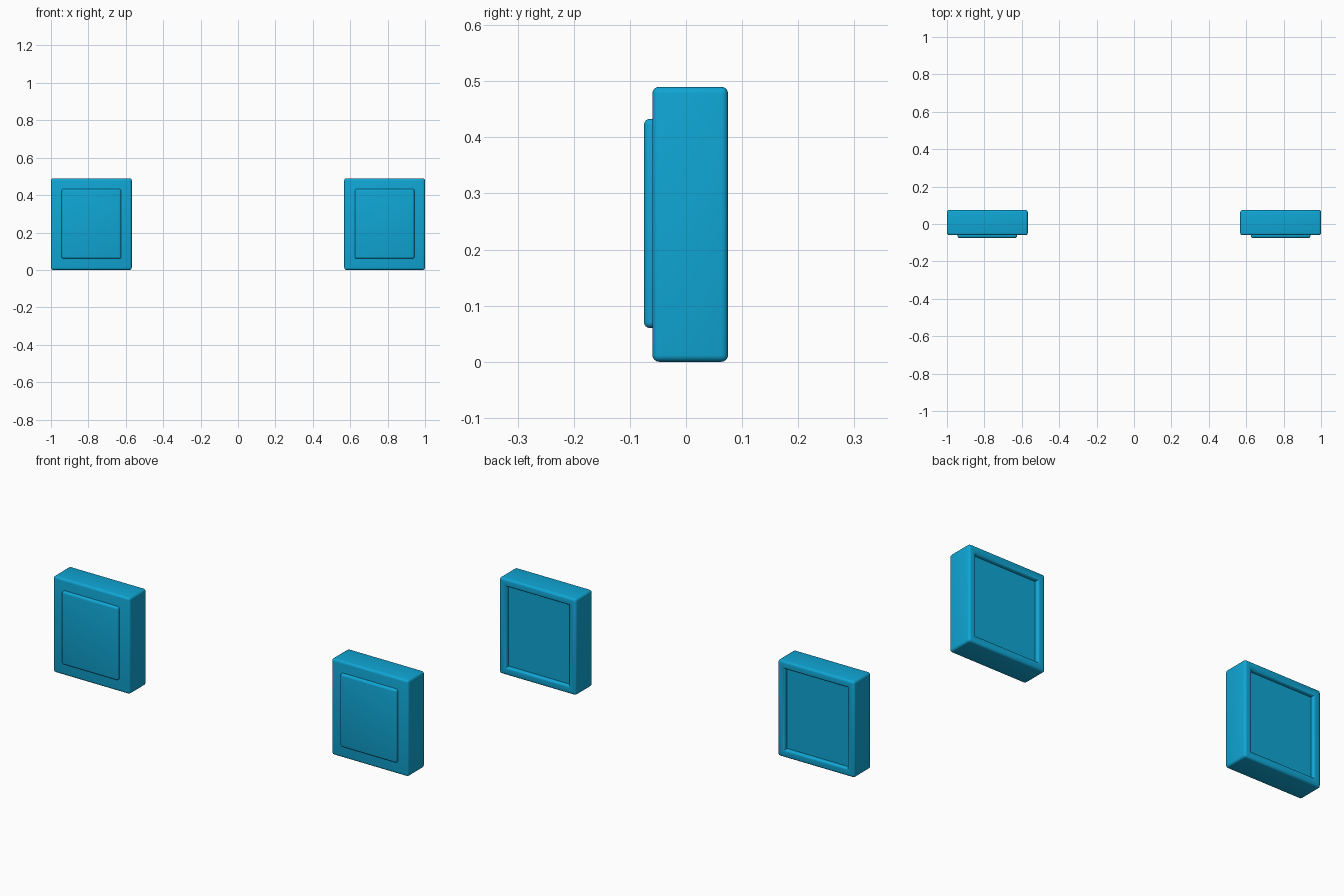
import bpy, bmesh

if "Cube" in bpy.data.objects:
    bpy.data.objects.remove(bpy.data.objects["Cube"])

W, H = 0.432, 0.49            # block width and height
Y_FRONT, Y_BACK = -0.06, 0.075
RECESS = 0.02


def box(bm, x0, x1, y0, y1, z0, z1):
    bmesh.ops.create_cube(bm, size=1)
    for v in bm.verts:
        v.co.x = x1 if v.co.x > 0 else x0
        v.co.y = y1 if v.co.y > 0 else y0
        v.co.z = z1 if v.co.z > 0 else z0
    bm.normal_update()


def finish(bm, name, x, radius, mat):
    # round the outward edges only, inner corners stay crisp
    bm.normal_update()
    edges = [e for e in bm.edges if e.is_convex and e.calc_face_angle(0) > 0.5]
    bmesh.ops.bevel(bm, geom=edges, offset=radius, segments=4, profile=0.5,
                    affect='EDGES', clamp_overlap=True)
    me = bpy.data.meshes.new(name)
    bm.to_mesh(me)
    bm.free()
    ob = bpy.data.objects.new(name, me)
    bpy.context.collection.objects.link(ob)
    ob.location.x = x
    me.materials.append(mat)
    bpy.ops.object.select_all(action='DESELECT')
    ob.select_set(True)
    bpy.context.view_layer.objects.active = ob
    bpy.ops.object.shade_smooth_by_angle(angle=0.6)


blue = bpy.data.materials.new("blue")
blue.diffuse_color = (0.005, 0.38, 0.66, 1)
blue.use_nodes = True
blue.node_tree.nodes["Principled BSDF"].inputs["Base Color"].default_value = blue.diffuse_color

for side, x in (("left", -1 + W / 2), ("right", 1 - W / 2)):
    # block with a recess in its back
    bm = bmesh.new()
    box(bm, -W / 2, W / 2, Y_FRONT, Y_BACK, 0, H)
    back = next(f for f in bm.faces if f.normal.y > 0.9)
    bmesh.ops.inset_region(bm, faces=[back], thickness=0.057)
    floor = bmesh.ops.extrude_face_region(bm, geom=[back])
    verts = [g for g in floor["geom"] if isinstance(g, bmesh.types.BMVert)]
    bmesh.ops.translate(bm, verts=verts, vec=(0, -RECESS, 0))
    if back.is_valid:
        bmesh.ops.delete(bm, geom=[back], context='FACES_ONLY')
    bmesh.ops.recalc_face_normals(bm, faces=bm.faces[:])
    finish(bm, side + "_block", x, 0.012, blue)

    # raised panel on the front
    bm = bmesh.new()
    box(bm, -0.159, 0.159, -0.075, -0.03, 0.06, 0.433)
    finish(bm, side + "_front_panel", x, 0.011, blue)
